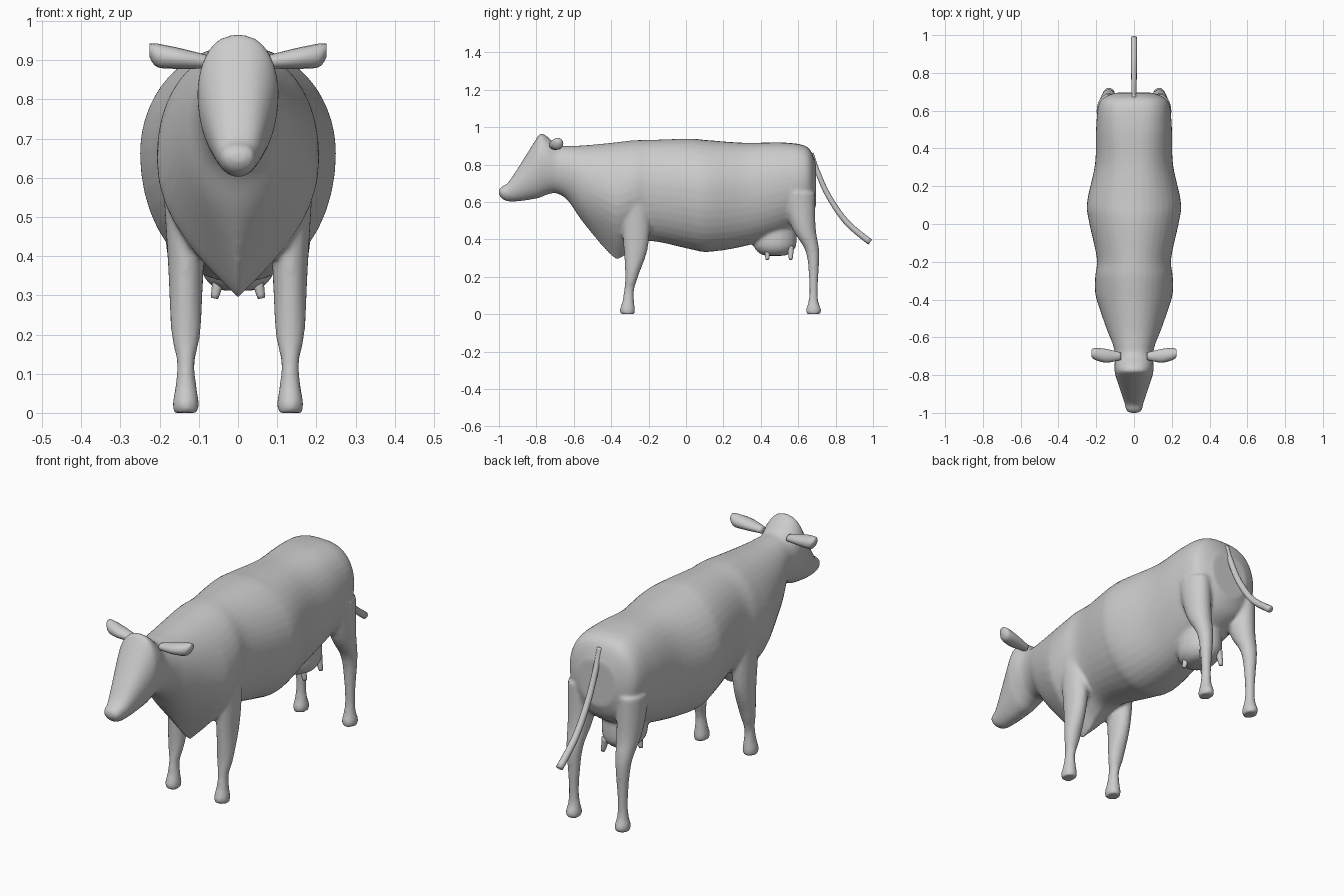
import bpy, bmesh, math
from mathutils import Vector

if "Cube" in bpy.data.objects:
    bpy.data.objects.remove(bpy.data.objects["Cube"])


def spline(keys, steps=5):
    """Catmull-Rom interpolation through equal-length tuples."""
    keys = [Vector(k) for k in keys]
    out, last = [], len(keys) - 1
    for i in range(last):
        a, b, c, d = (keys[max(0, min(last, i + k))] for k in (-1, 0, 1, 2))
        for s in range(steps):
            t = s / steps
            out.append(b + (c - a) * t / 2 + (a - 2.5 * b + 2 * c - d / 2) * t * t
                       + (3 * b - a - 3 * c + d) * t ** 3 / 2)
    return out + [keys[-1]]


def circle(n):
    return [(math.cos(i * math.tau / n), math.sin(i * math.tau / n)) for i in range(n)]


def loft(name, rings):
    """Skin closed rings of points and cap both ends."""
    bm = bmesh.new()
    vs = [[bm.verts.new(p) for p in ring] for ring in rings]
    for a, b in zip(vs, vs[1:]):
        for i in range(len(a)):
            bm.faces.new((a[i - 1], a[i], b[i], b[i - 1]))
    bm.faces.new(vs[0])
    bm.faces.new(vs[-1])
    bmesh.ops.recalc_face_normals(bm, faces=bm.faces)
    me = bpy.data.meshes.new(name)
    bm.to_mesh(me)
    bm.free()
    me.shade_smooth()
    ob = bpy.data.objects.new(name, me)
    bpy.context.collection.objects.link(ob)
    return ob


def trunk_ring(y, top, bottom, w):
    """Section across y: boxy on top toward both ends, keeled under the brisket."""
    mid = bottom + .55 * (top - bottom)
    up = 1 - .3 * min(1, (y + .2) ** 2 / .6)
    low = .95 + 1.35 * math.exp(-((y + .4) / .13) ** 2)
    return [(math.copysign(abs(c) ** (up if s > 0 else low), c) * w, y,
             mid + s * (top - mid if s > 0 else mid - bottom)) for c, s in circle(40)]


def leg(name, side, keys):
    """Keys: height, y centre, half depth, half width."""
    return loft(name, [[(side * .133 + rx * c, y + ry * s, z) for c, s in circle(20)]
                       for z, y, ry, rx in spline(keys)])


def tube(name, path, r0, r1):
    """Round tube along a path, radius running from r0 to r1."""
    pts = spline(path)
    rings = []
    for i, p in enumerate(pts):
        d = pts[min(i + 1, len(pts) - 1)] - pts[max(i - 1, 0)]
        u = d.cross(Vector((1, 0, 0))).normalized()
        v = d.cross(u).normalized()
        r = r0 + (r1 - r0) * i / (len(pts) - 1)
        rings.append([p + r * (u * c + v * s) for c, s in circle(12)])
    return loft(name, rings)


# Head, neck and trunk: y, top, bottom, half width
trunk = loft("body", [trunk_ring(*k) for k in spline([
    (-1, .665, .64, .022), (-.985, .682, .618, .042), (-.95, .705, .603, .05),
    (-.88, .81, .605, .073), (-.8, .938, .618, .099), (-.775, .966, .625, .103),
    (-.74, .948, .64, .103), (-.69, .905, .645, .1), (-.63, .9, .605, .115),
    (-.55, .902, .49, .147), (-.4, .916, .31, .198), (-.34, .923, .303, .207),
    (-.27, .93, .36, .205), (-.18, .932, .39, .197), (.02, .938, .348, .24),
    (.12, .93, .333, .248), (.32, .916, .365, .206), (.52, .918, .43, .2),
    (.65, .893, .5, .18), (.695, .8, .58, .1)])])

# Legs
front_keys = [(0, -.312, .038, .032), (.025, -.313, .041, .034), (.07, -.309, .031, .027),
              (.13, -.304, .027, .023), (.21, -.289, .036, .038), (.38, -.267, .068, .046),
              (.7, -.27, .085, .066)]
rear_keys = [(0, .682, .037, .032), (.025, .682, .041, .034), (.07, .681, .026, .026),
             (.15, .682, .023, .023), (.33, .677, .036, .037), (.46, .63, .064, .055),
             (.65, .597, .093, .066)]
parts = [leg(name, side, keys) for side in (1, -1)
         for name, keys in (("front_leg", front_keys), ("rear_leg", rear_keys))]

# Udder
parts.append(loft("udder", [[(.095 * r * c, .475 + .115 * r * s, z) for c, s in circle(20)]
                            for z, r in spline([(.312, .4), (.325, .72), (.37, 1), (.48, 1)])]))

# Fuse trunk, legs and udder into one smooth skin
with bpy.context.temp_override(active_object=trunk, object=trunk,
                               selected_editable_objects=[trunk] + parts,
                               selected_objects=[trunk] + parts):
    bpy.ops.object.join()
fuse = trunk.modifiers.new("fuse", 'REMESH')
fuse.mode = 'VOXEL'
fuse.voxel_size = .009
fuse.use_smooth_shade = True
relax = trunk.modifiers.new("relax", 'SMOOTH')
relax.iterations = 6

# Tail
tube("tail", [(0, .67, .86), (0, .7, .77), (0, .76, .635), (0, .86, .49), (0, .985, .385)],
     .012, .017)

# Teats and ears
for side in (1, -1):
    for y in (.435, .56):
        tube("teat", [(side * .045, y, .36), (side * .06, y, .292)], .019, .009)
    # x, y, z centre, half depth, half height
    ear_keys = [(.07, -.7, .895, .02, .016), (.145, -.698, .904, .036, .026),
                (.205, -.688, .912, .032, .03), (.226, -.684, .925, .018, .017)]
    loft("ear", [[(side * x, y + ry * c, z + rz * s) for c, s in circle(16)]
                 for x, y, z, ry, rz in spline(ear_keys)])
